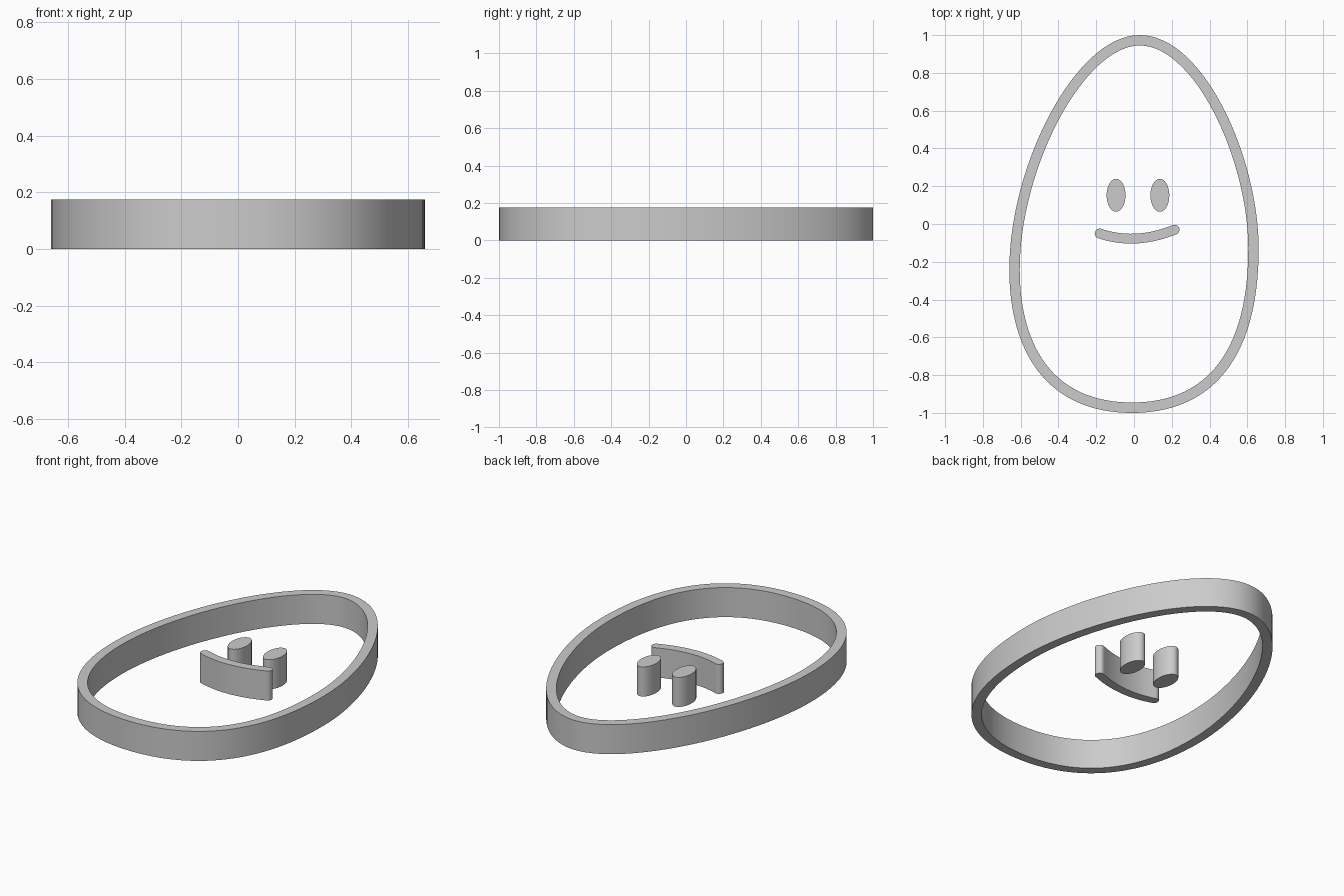
import bpy, bmesh, math
from mathutils import Vector
from mathutils.geometry import interpolate_bezier

cube = bpy.data.objects.get("Cube")
if cube:
    bpy.data.objects.remove(cube, do_unlink=True)

HEIGHT = 0.175
WALL = 0.055

grey = bpy.data.materials.new("plain grey")
grey.use_nodes = True
colour = (0.6, 0.6, 0.6, 1)
grey.diffuse_color = colour
grey.node_tree.nodes["Principled BSDF"].inputs["Base Color"].default_value = colour


def normals(points, closed):
    """Left-hand normals of a 2D path."""
    result = []
    n = len(points)
    for i in range(n):
        a = points[(i - 1) % n] if closed else points[max(i - 1, 0)]
        b = points[(i + 1) % n] if closed else points[min(i + 1, n - 1)]
        d = (b - a).normalized()
        result.append(Vector((-d.y, d.x)))
    return result


def finish(name, bm):
    """Extrude the flat faces upwards and make an object of them."""
    flat = bm.faces[:]
    made = bmesh.ops.extrude_face_region(bm, geom=flat, use_keep_orig=True)
    top = [v for v in made["geom"] if isinstance(v, bmesh.types.BMVert)]
    bmesh.ops.translate(bm, vec=(0, 0, HEIGHT), verts=top)
    bmesh.ops.recalc_face_normals(bm, faces=bm.faces[:])
    mesh = bpy.data.meshes.new(name)
    bm.to_mesh(mesh)
    bm.free()
    mesh.materials.append(grey)
    obj = bpy.data.objects.new(name, mesh)
    bpy.context.collection.objects.link(obj)
    bpy.ops.object.select_all(action="DESELECT")
    obj.select_set(True)
    bpy.context.view_layer.objects.active = obj
    bpy.ops.object.shade_smooth_by_angle(angle=math.radians(35))


def plate(name, points):
    bm = bmesh.new()
    bm.faces.new([bm.verts.new((p.x, p.y, 0)) for p in points])
    finish(name, bm)


# Egg outline: anchors with incoming and outgoing handle vectors, anticlockwise
anchors = [
    ((0.03, 1.0), (0.34, 0), (-0.34, 0)),
    ((-0.66, -0.24), (0, 0.55), (0, -0.45)),
    ((-0.01, -1.0), (-0.44, 0), (0.39, 0)),
    ((0.66, -0.13), (0, -0.62), (0, 0.48)),
]
outline = []
for i, (pos, _, out) in enumerate(anchors):
    end, arrive, _ = anchors[(i + 1) % len(anchors)]
    a, b = Vector(pos), Vector(end)
    outline += interpolate_bezier(a, a + Vector(out), b + Vector(arrive), b, 33)[:-1]
outline = [Vector(p[:2]) for p in outline]

# Egg-shaped wall
bm = bmesh.new()
outer, inner = [], []
for p, n in zip(outline, normals(outline, True)):
    q = p + n * WALL
    outer.append(bm.verts.new((p.x, p.y, 0)))
    inner.append(bm.verts.new((q.x, q.y, 0)))
for i in range(len(outer)):
    j = (i + 1) % len(outer)
    bm.faces.new((outer[i], outer[j], inner[j], inner[i]))
finish("egg_wall", bm)

# Oval eyes
for name, x in (("right_eye", -0.095), ("left_eye", 0.137)):
    angles = [math.tau * k / 48 for k in range(48)]
    plate(name, [Vector((x + 0.05 * math.cos(a), 0.152 + 0.087 * math.sin(a)))
                 for a in angles])

# Smiling mouth: a curved band with round ends
R = 0.026
start, middle, end = Vector((-0.182, -0.05)), Vector((0.005, -0.114)), Vector((0.215, -0.03))
path = []
for k in range(25):
    t = k / 24
    path.append(start * (1 - t) ** 2 + middle * 2 * t * (1 - t) + end * t * t)
side = normals(path, False)


def cap(centre, normal):
    """Half circle turning anticlockwise from the given normal."""
    first = math.atan2(normal.y, normal.x)
    return [centre + R * Vector((math.cos(first + math.pi * k / 12),
                                 math.sin(first + math.pi * k / 12)))
            for k in range(1, 12)]


lower = [p - n * R for p, n in zip(path, side)]
upper = [p + n * R for p, n in zip(path, side)]
plate("mouth", lower + cap(path[-1], -side[-1]) + upper[::-1] + cap(path[0], side[0]))
